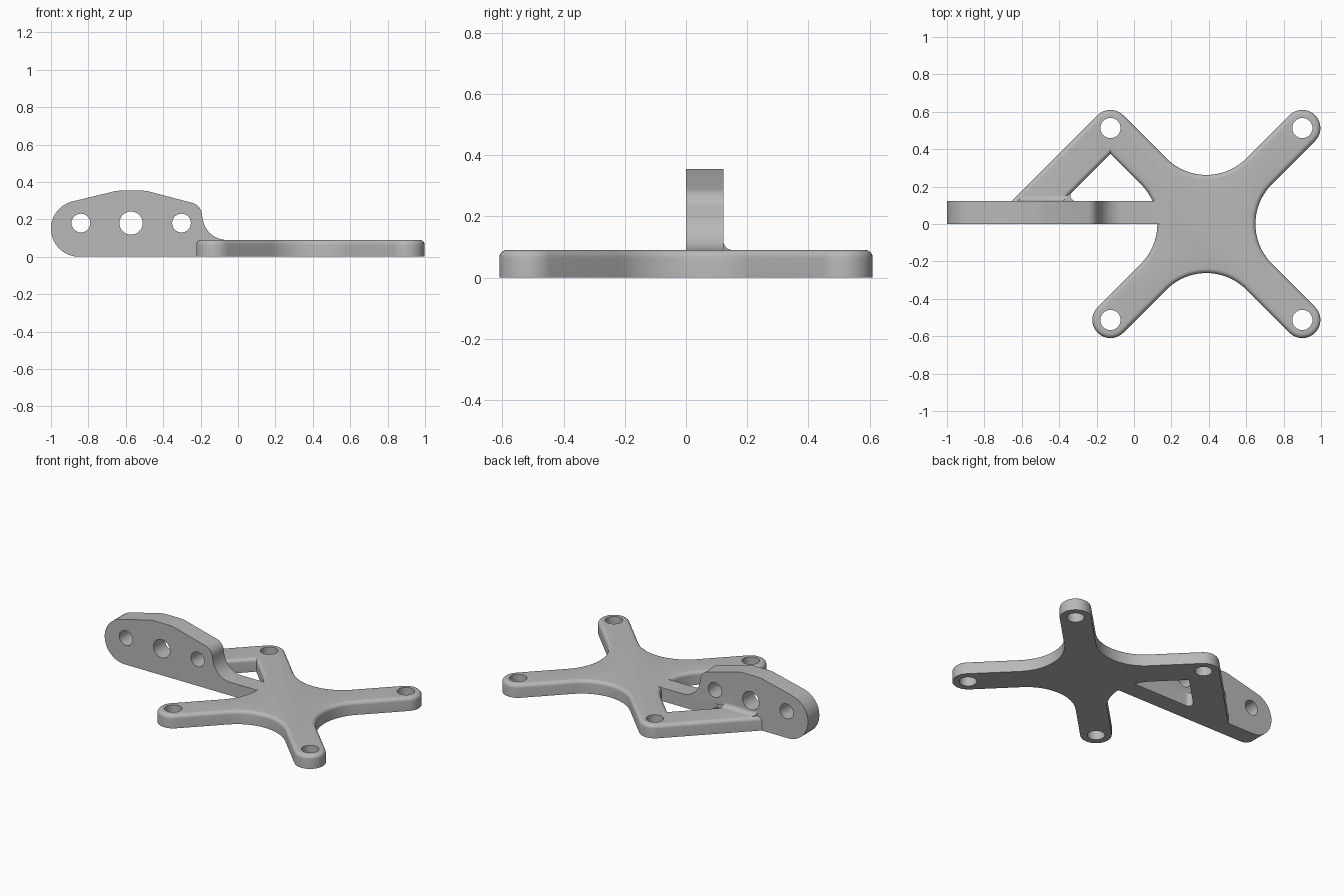
import bpy
import bmesh
from math import sin, cos, pi, radians, sqrt

cube = bpy.data.objects.get("Cube")
if cube:
    bpy.data.objects.remove(cube, do_unlink=True)

grey = bpy.data.materials.new("plain grey")
grey.use_nodes = True
COLOUR = (0.48, 0.48, 0.48, 1)
grey.diffuse_color = COLOUR
grey.node_tree.nodes["Principled BSDF"].inputs["Base Color"].default_value = COLOUR

THICK = 0.09          # plate thickness
ROUND = 0.025         # rounding of the top edges
ARM = 0.097           # half width of an arm
COVE = 0.302          # radius of the curve between arms
CX, REACH = 0.387, 0.513
WALL = 0.122          # back face of the upright plate


def arc(cx, cy, r, a0, a1, n=16):
    """Points on an arc, angles in degrees."""
    angles = [radians(a0 + (a1 - a0) * i / n) for i in range(n + 1)]
    return [(cx + r * cos(a), cy + r * sin(a)) for a in angles]


def loft(name, rings):
    """Solid skinned through rings of equal length, capped at both ends."""
    bm = bmesh.new()
    loops = [[bm.verts.new(p) for p in ring] for ring in rings]
    for low, high in zip(loops, loops[1:]):
        for i in range(len(low)):
            j = (i + 1) % len(low)
            bm.faces.new((low[i], low[j], high[j], high[i]))
    bm.faces.new(loops[0])
    bm.faces.new(loops[-1])
    bmesh.ops.recalc_face_normals(bm, faces=bm.faces)
    mesh = bpy.data.meshes.new(name)
    bm.to_mesh(mesh)
    bm.free()
    mesh.materials.append(grey)
    obj = bpy.data.objects.new(name, mesh)
    bpy.context.collection.objects.link(obj)
    return obj


def combine(target, tool, operation):
    """Apply a boolean and discard the tool."""
    mod = target.modifiers.new(operation.lower(), 'BOOLEAN')
    mod.operation, mod.object, mod.solver = operation, tool, 'EXACT'
    bpy.context.view_layer.objects.active = target
    bpy.ops.object.modifier_apply(modifier=mod.name)
    bpy.data.objects.remove(tool, do_unlink=True)


def drill(target, centre, radius, axis):
    rings = []
    for h in (-0.5, 0.5):
        circle = arc(0, 0, radius, 0, 348.75, 31)
        rings.append([(centre[0] + u, centre[1] + v, h) if axis == 'Z' else
                      (centre[0] + u, h, centre[1] + v) for u, v in circle])
    cutter = loft("hole_cutter", rings)
    cutter.hide_render = True
    combine(target, cutter, 'DIFFERENCE')


# Four-armed plate with rounded top edges
def plate_outline(inset):
    pts = []
    for a in (45, 135, 225, 315):
        t, b = radians(a), radians(a + 45)
        tip = REACH * sqrt(2)
        pts += arc(CX + tip * cos(t), tip * sin(t), ARM - inset, a - 90, a + 90)
        d = (ARM + COVE) * sqrt(2)
        pts += arc(CX + d * cos(b), d * sin(b), COVE + inset, a - 90, a - 180, 20)
    return pts


edge = [(0, 0)] + [(ROUND - u, THICK - ROUND + v) for u, v in arc(0, 0, ROUND, 0, 90, 6)]
body = loft("mounting_bracket", [[(x, y, z) for x, y in plate_outline(d)] for d, z in edge])

# Diagonal strut from the back arm to the upright plate
section = [(ARM - d, z) for d, z in edge]
section += [(-s, z) for s, z in reversed(section)]
hx, hy = CX - REACH, REACH
start, end = [], []
for s, z in section:
    x, y = hx - s * sqrt(0.5), hy + s * sqrt(0.5)
    run = y - WALL / 2
    start.append((x, y, z))
    end.append((x - run, y - run, z))
strut = loft("diagonal_strut", [start, end])

# Upright plate with a rounded end and a curve sweeping down to the arms
side = arc(-0.85, 0.15, 0.15, 270, 105, 24)
side += [(-0.66, 0.35), (-0.63, 0.354), (-0.51, 0.354), (-0.48, 0.35)]
side += arc(-0.262, 0.22, 0.07, 75, 0, 10)
side += arc(-0.06, 0.22, 0.13, 180, 270)[1:]
side += [(0.17, THICK), (0.17, 0)]
upright = loft("upright_plate", [[(x, y, z) for x, z in side] for y in (0, WALL)])

# Rounded inner corner between strut and upright plate
corner = arc(-0.31, WALL + 0.03, 0.03, 270, 135, 10) + [(-0.41, 0.11), (-0.31, 0.11)]
corner_fillet = loft("corner_fillet", [[(x, y, z) for x, y in corner] for z in (0, THICK)])

# Fillet where the strut top meets the upright plate
cove = arc(WALL + 0.03, THICK + 0.03, 0.03, 270, 180, 8) + [(0.11, 0.12), (0.11, 0.08), (0.152, 0.08)]
top_fillet = loft("top_fillet", [[(y + k, y, z) for y, z in cove] for k in (-0.745, -0.5)])

for part in (strut, upright, corner_fillet, top_fillet):
    combine(body, part, 'UNION')

# Screw holes
for x in (CX - REACH, CX + REACH):
    for y in (-REACH, REACH):
        drill(body, (x, y), 0.054, 'Z')
for x, r in ((-0.84, 0.05), (-0.572, 0.062), (-0.302, 0.05)):
    drill(body, (x, 0.18), r, 'Y')

bpy.ops.object.select_all(action='DESELECT')
body.select_set(True)
bpy.context.view_layer.objects.active = body
bpy.ops.object.shade_smooth_by_angle(angle=pi / 6)
